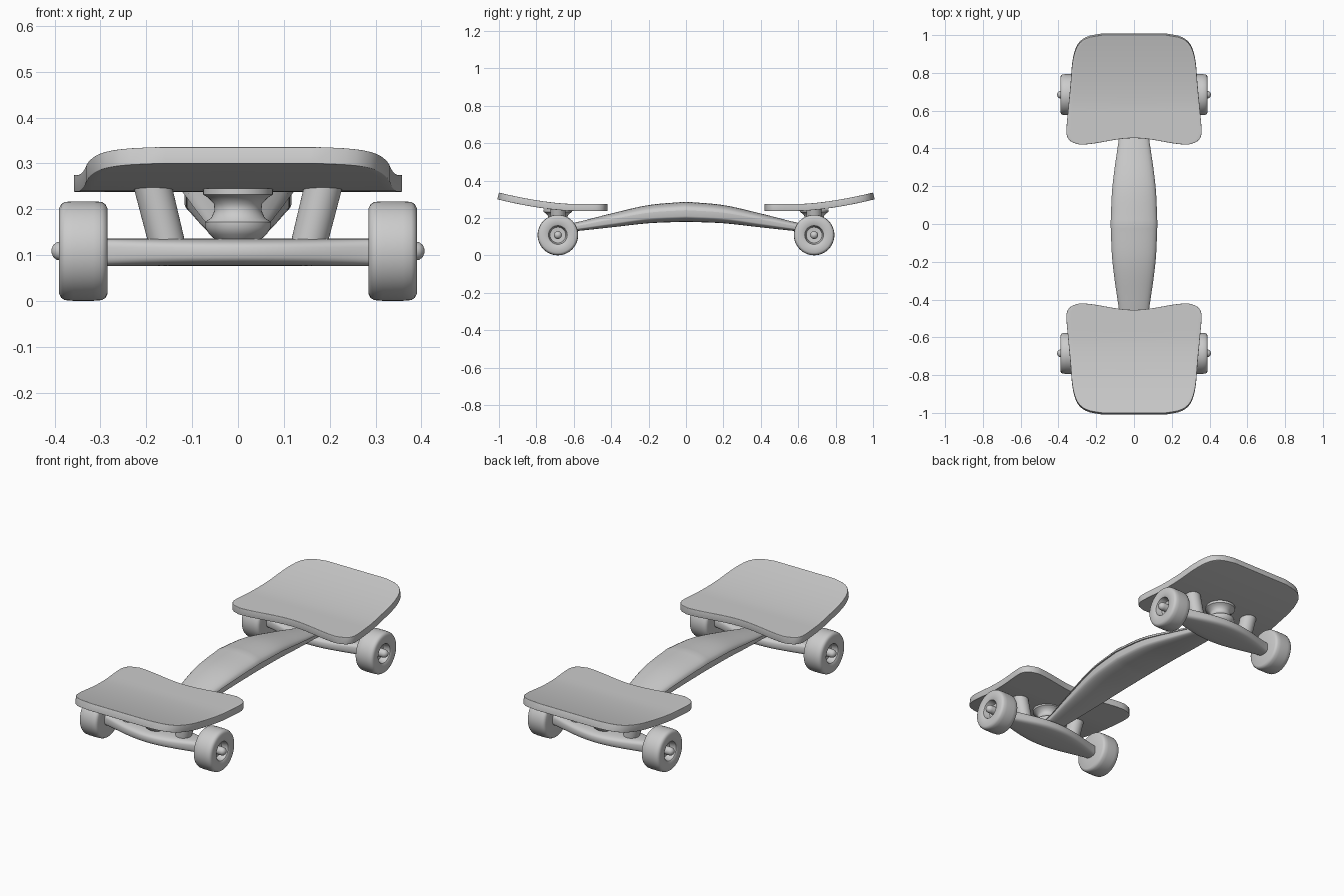
import bpy, bmesh, math
from mathutils import Matrix, Vector

if "Cube" in bpy.data.objects:
    bpy.data.objects.remove(bpy.data.objects["Cube"])


def interp(table, t):
    """Smooth (Catmull-Rom) interpolation of a table of (t, value)."""
    for i in range(len(table) - 1):
        a, b = table[i], table[i + 1]
        if t <= b[0] or i == len(table) - 2:
            p = table[max(i - 1, 0)]
            n = table[min(i + 2, len(table) - 1)]
            h = b[0] - a[0]
            s = (t - a[0]) / h
            m0 = (b[1] - p[1]) / (b[0] - p[0]) * h
            m1 = (n[1] - a[1]) / (n[0] - a[0]) * h
            return ((2*s**3 - 3*s*s + 1) * a[1] + (s**3 - 2*s*s + s) * m0
                    + (3*s*s - 2*s**3) * b[1] + (s**3 - s*s) * m1)


def finish(name, bm, angle=40):
    bmesh.ops.recalc_face_normals(bm, faces=bm.faces)
    me = bpy.data.meshes.new(name)
    bm.to_mesh(me)
    bm.free()
    ob = bpy.data.objects.new(name, me)
    bpy.context.collection.objects.link(ob)
    me.polygons.foreach_set("use_smooth", [True] * len(me.polygons))
    me.set_sharp_from_angle(angle=math.radians(angle))
    return ob


def loft(name, rings, angle=40):
    """Skin closed rings of points, capping both ends."""
    bm = bmesh.new()
    vs = [[bm.verts.new(p) for p in r] for r in rings]
    n = len(vs[0])
    for a, b in zip(vs, vs[1:]):
        for i in range(n):
            bm.faces.new((a[i], a[(i+1) % n], b[(i+1) % n], b[i]))
    bm.faces.new(vs[0])
    bm.faces.new(vs[-1])
    return finish(name, bm, angle)


def lathe(name, profile, start, direction, n=40):
    """Revolve (radius, height) points about an axis."""
    q = Vector(direction).to_track_quat('Z', 'Y').to_matrix().to_4x4()
    m = Matrix.Translation(start) @ q
    return loft(name, [[m @ Vector((r * math.cos(2*math.pi*k/n), r * math.sin(2*math.pi*k/n), h))
                        for k in range(n)] for r, h in profile])


def footplate(name, s):
    """Curved foot deck with kicked-up tip and hollowed inner edge."""
    width = [(0, .285), (.025, .33), (.07, .353), (.13, .358), (.3, .35), (.55, .336),
             (.75, .326), (.87, .308), (.94, .28), (.98, .235), (1, .17)]
    vs_t = [0, .012, .025, .045, .07, .1, .14] + [.14 + .05*i for i in range(1, 15)] \
        + [.87, .9, .925, .95, .965, .98, .99, 1]
    bm = bmesh.new()
    grid = []
    for v in vs_t:
        w = interp(width, v)
        row = []
        for k in range(33):
            x = w * (k / 16 - 1)
            inner = .437 + .0175 * math.cos(math.pi * min(abs(x) / .3, 1))
            y = inner + (1 - inner) * v
            z = .275 + .061 * max(0, (y - .6) / .4) ** 1.6
            row.append(bm.verts.new((x, s * y, z)))
        grid.append(row)
    for a, b in zip(grid, grid[1:]):
        for k in range(32):
            f = (a[k], a[k+1], b[k+1], b[k])
            bm.faces.new(f if s > 0 else f[::-1])
    ob = finish(name, bm, 180)
    sol = ob.modifiers.new("thickness", 'SOLIDIFY')
    sol.thickness = .037
    sol.offset = -1
    bev = ob.modifiers.new("round edge", 'BEVEL')
    bev.width = .01
    bev.segments = 3
    bev.limit_method = 'ANGLE'
    bev.angle_limit = math.radians(50)


# Arched spine joining both ends: domed top, thin side band, shallow belly
half_w = [(0, .124), (.2, .114), (.45, .08), (.6, .056), (.7, .045)]
top_z = [(0, .287), (.2, .269), (.4, .224), (.6, .174), (.7, .158)]
bot_z = [(0, .18), (.2, .172), (.4, .15), (.6, .129), (.7, .122)]
rings = []
for i in range(57):
    y = .7 * (i / 28 - 1)
    w, t, b = (interp(tab, abs(y)) for tab in (half_w, top_z, bot_z))
    hi, lo = b + .58 * (t - b), b + .28 * (t - b)
    upper = [(w * math.cos(a), y, hi + (t - hi) * math.sin(a) ** .9)
             for a in (math.pi * k / 14 for k in range(15))]
    lip = .94 * w
    lower = [(-lip * math.cos(a), y, lo + (b - lo) * math.sin(a))
             for a in (math.pi * k / 14 for k in range(15))]
    rings.append([*upper, (-lip, y, hi), *lower, (lip, y, hi)])
loft("spine", rings)

for s, end in ((-1, "front"), (1, "back")):
    footplate(end + "_footplate", s)
    yc = .685 * s

    # Leaf-shaped axle beam
    rings = []
    for i in range(41):
        x = .3 * (i / 20 - 1)
        d = .032 + .062 * math.cos(math.pi / 2 * x / .3) ** 1.2 if abs(x) < .2999 else .032
        ring = []
        for k in range(32):
            a = 2 * math.pi * k / 32
            c, n = math.cos(a), math.sin(a)
            ring.append((x, yc + d * math.copysign(abs(c) ** .6, c),
                         .106 + .03 * math.copysign(abs(n) ** .6, n)))
        rings.append(ring)
    loft(end + "_axle_beam", rings)

    # Central spool-shaped pivot
    lathe(end + "_pivot", [(.045, .13), (.062, .145), (.072, .16), (.072, .172), (.058, .182),
                           (.051, .198), (.053, .213), (.066, .226), (.076, .232), (.076, .245)],
          (0, yc, 0), (0, 0, 1))

    for m, side in ((-1, "left"), (1, "right")):
        # Slanted strut
        lathe(f"{end}_{side}_strut", [(.039, 0), (.041, .15)],
              (.151 * m, yc, .11), (.035 * m, 0, .14))
        # Wheel with recessed hub
        lathe(f"{end}_{side}_wheel",
              [(.03, .287), (.094, .285), (.102, .289), (.107, .297), (.1085, .315), (.1085, .36),
               (.107, .378), (.102, .386), (.094, .39), (.056, .39), (.05, .386),
               (.042, .352), (.02, .35)],
              (0, yc, .109), (m, 0, 0), 48)
        # Rounded axle nut
        lathe(f"{end}_{side}_axle_nut",
              [(.021, .33), (.021, .386), (.019, .396), (.013, .403), (.004, .407)],
              (0, yc, .109), (m, 0, 0), 24)
